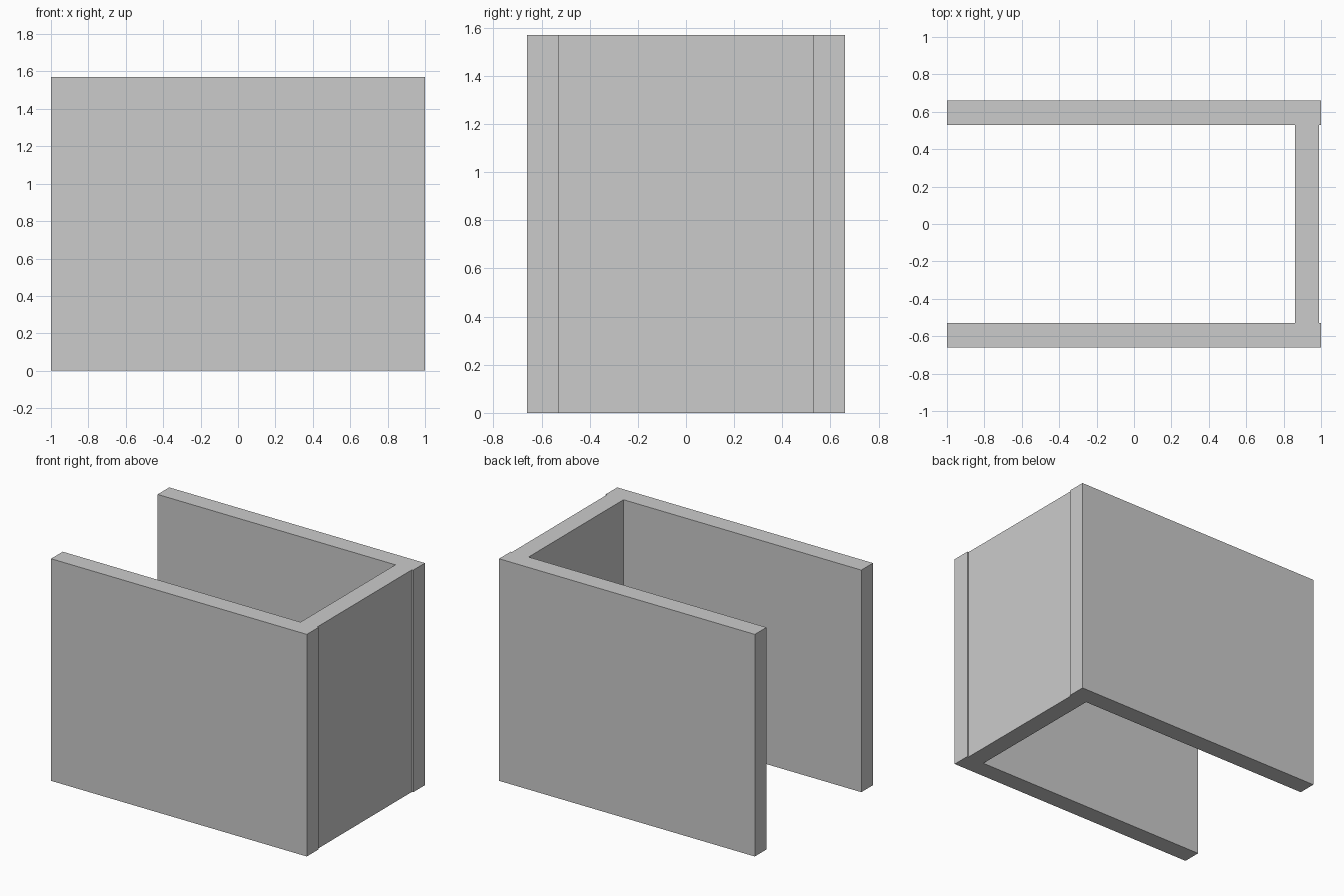
import bpy, bmesh

if "Cube" in bpy.data.objects:
    bpy.data.objects.remove(bpy.data.objects["Cube"])

HEIGHT = 1.57
OUT_Y, IN_Y = 0.66, 0.53          # outer and inner faces of the side walls
PANEL_IN, PANEL_OUT = 0.86, 0.99  # end panel, slightly recessed from x = 1

# U-shaped cross-section: one half from the inside round to the recess, then mirrored
half = [(PANEL_IN, -IN_Y), (-1, -IN_Y), (-1, -OUT_Y),
        (1, -OUT_Y), (1, -IN_Y), (PANEL_OUT, -IN_Y)]
profile = half + [(x, -y) for x, y in reversed(half)]

# Extrude the cross-section upwards into a single closed channel
bm = bmesh.new()
base = bm.faces.new([bm.verts.new((x, y, 0)) for x, y in profile])
top = bmesh.ops.extrude_face_region(bm, geom=[base], use_keep_orig=True)["geom"]
bmesh.ops.translate(bm, vec=(0, 0, HEIGHT),
                    verts=[g for g in top if isinstance(g, bmesh.types.BMVert)])
bmesh.ops.recalc_face_normals(bm, faces=bm.faces)

mesh = bpy.data.meshes.new("u_channel_walls")
bm.to_mesh(mesh)
bm.free()
bpy.context.collection.objects.link(bpy.data.objects.new("u_channel_walls", mesh))
